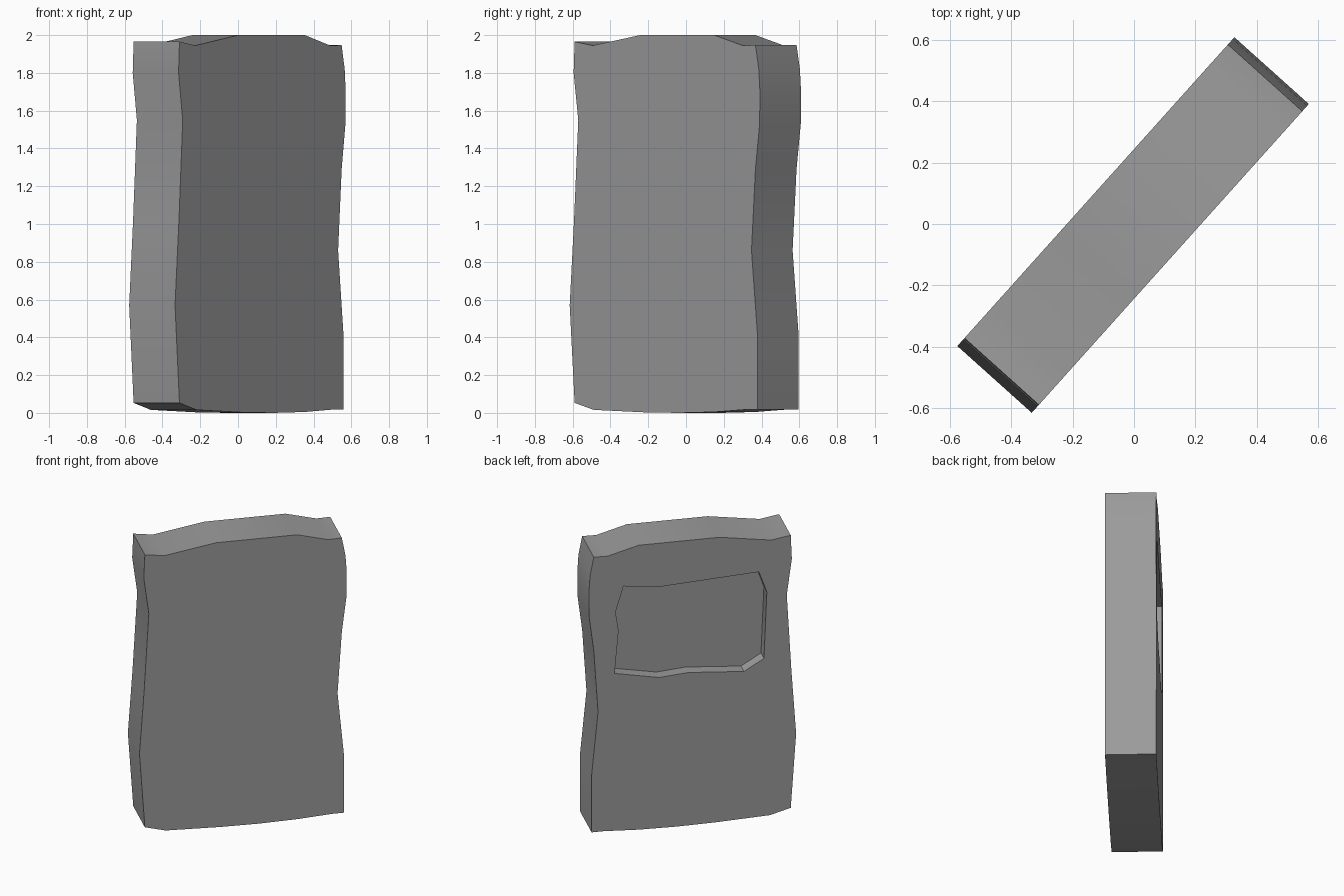
import bpy, bmesh, math
from mathutils import Matrix

cube = bpy.data.objects.get("Cube")
if cube:
    bpy.data.objects.remove(cube, do_unlink=True)

HALF = 0.163       # half the slab thickness
DEPTH = 0.084      # depth of the sunken panel
TURN = math.radians(48.1)

# Single stone colour
stone = bpy.data.materials.new("stone_grey")
stone.use_nodes = True
colour = (0.33, 0.33, 0.33, 1)
stone.diffuse_color = colour
stone.node_tree.nodes["Principled BSDF"].inputs["Base Color"].default_value = colour


def prism(name, outline, y0, y1):
    """Extrude an outline (width, height) from y0 to y1, then turn it about z."""
    bm = bmesh.new()
    face = bm.faces.new([bm.verts.new((u, y0, z)) for u, z in outline])
    new = bmesh.ops.extrude_face_region(bm, geom=[face])["geom"]
    moved = [v for v in new if isinstance(v, bmesh.types.BMVert)]
    bmesh.ops.translate(bm, verts=moved, vec=(0, y1 - y0, 0))
    bmesh.ops.recalc_face_normals(bm, faces=bm.faces)
    bm.transform(Matrix.Rotation(TURN, 4, 'Z'))
    mesh = bpy.data.meshes.new(name)
    bm.to_mesh(mesh)
    bm.free()
    mesh.materials.append(stone)
    obj = bpy.data.objects.new(name, mesh)
    bpy.context.collection.objects.link(obj)
    return obj


# Weathered slab silhouette
bottom = [(-0.646, 0.053), (-0.51, 0.016), (-0.15, 0.003), (0.1, 0),
          (0.35, 0.005), (0.575, 0.018)]
right = [(0.654, 0.018), (0.654, 0.42), (0.612, 0.86), (0.64, 1.29),
         (0.67, 1.53), (0.672, 1.7), (0.664, 1.82)]
top = [(0.64, 1.947), (0.549, 1.945), (0.348, 2), (-0.18, 2), (-0.518, 1.945)]
left = [(-0.646, 1.965), (-0.653, 1.8), (-0.62, 1.55), (-0.65, 1.02), (-0.681, 0.57)]
slab = prism("stone_slab", bottom + right + top + left, -HALF, HALF)

# Sunken panel on the back
panel = [(0.504, 1.117), (0.212, 1.058), (0.023, 1.073), (-0.341, 1.042),
         (-0.471, 1.12), (-0.49, 1.583), (-0.438, 1.73), (0.225, 1.693),
         (0.446, 1.723), (0.498, 1.546), (0.478, 1.417)]
cutter = prism("panel_cutter", panel, HALF - DEPTH, HALF + 0.1)
cutter.hide_render = True

cut = slab.modifiers.new("panel_cut", 'BOOLEAN')
cut.operation = 'DIFFERENCE'
cut.solver = 'EXACT'
cut.object = cutter
bpy.context.view_layer.objects.active = slab
bpy.ops.object.select_all(action='DESELECT')
slab.select_set(True)
bpy.ops.object.modifier_apply(modifier=cut.name)
bpy.data.objects.remove(cutter, do_unlink=True)

# Soft rim, crisp corners
bpy.ops.object.shade_smooth_by_angle(angle=math.radians(30))
